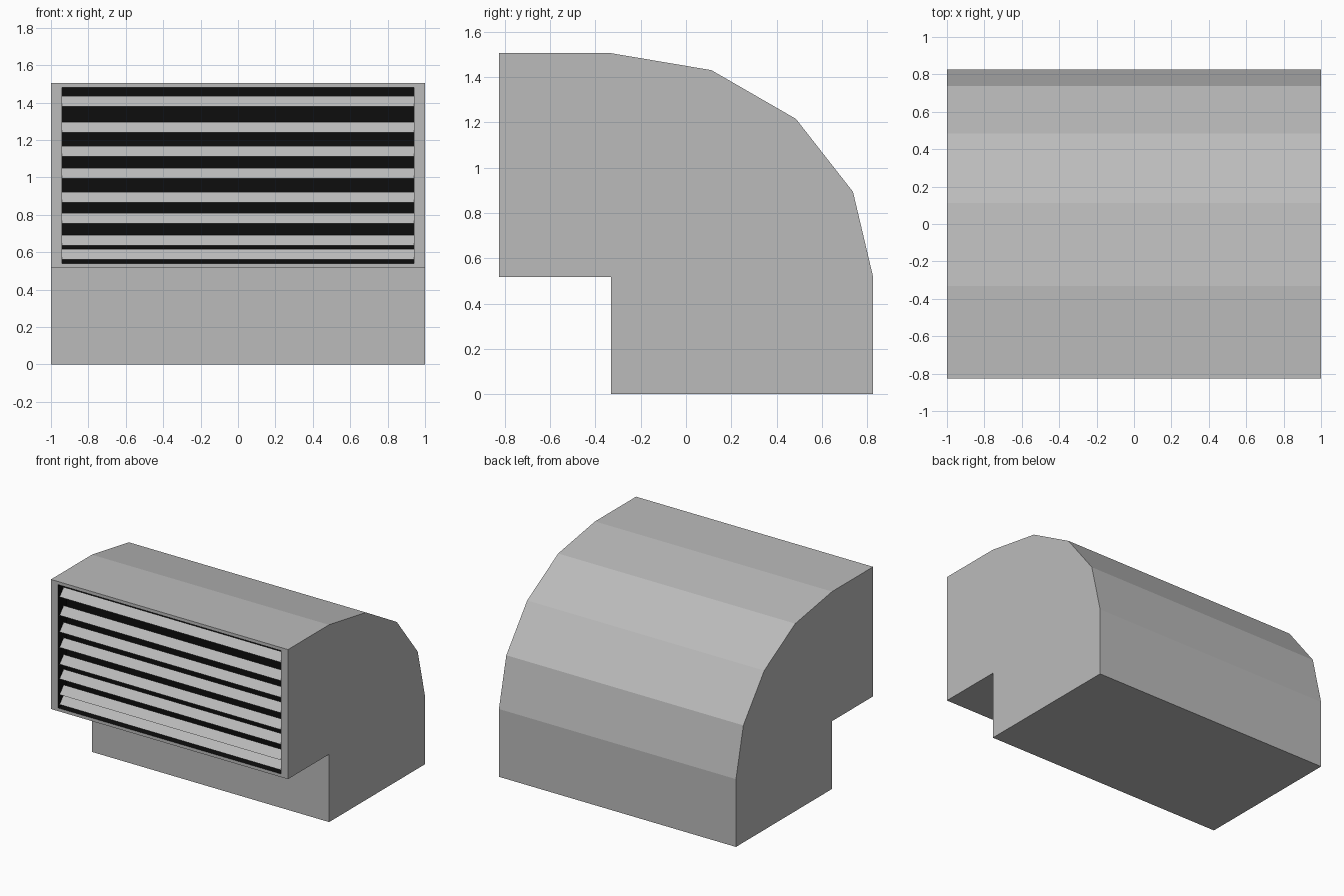
import bpy, bmesh

if "Cube" in bpy.data.objects:
    bpy.data.objects.remove(bpy.data.objects["Cube"])

def finish(name, bm, mats=()):
    me = bpy.data.meshes.new(name)
    bm.to_mesh(me)
    bm.free()
    for m in mats:
        me.materials.append(m)
    ob = bpy.data.objects.new(name, me)
    bpy.context.collection.objects.link(ob)
    return ob

def colour(name, c):
    m = bpy.data.materials.new(name)
    m.diffuse_color = c
    m.use_nodes = True
    m.node_tree.nodes["Principled BSDF"].inputs["Base Color"].default_value = m.diffuse_color
    return m

grey = colour("grey_metal", (0.5, 0.5, 0.5, 1))
black = colour("dark_recess", (0.004, 0.004, 0.004, 1))

# Housing: side profile (y, z) extruded along x
profile = [(-0.826, 0.517), (-0.33, 0.517), (-0.33, 0), (0.826, 0),
           (0.826, 0.517), (0.737, 0.893), (0.485, 1.215),
           (0.112, 1.43), (-0.332, 1.505), (-0.826, 1.505)]
bm = bmesh.new()
side = bm.faces.new([bm.verts.new((-1, y, z)) for y, z in profile])
ext = bmesh.ops.extrude_face_region(bm, geom=[side])
for v in ext["geom"]:
    if isinstance(v, bmesh.types.BMVert):
        v.co.x = 1
bmesh.ops.recalc_face_normals(bm, faces=bm.faces[:])

# Vent opening: inset the front face and push a dark recess inward
front = min(bm.faces, key=lambda f: f.calc_center_median().y)
bmesh.ops.inset_region(bm, faces=[front], thickness=0.034)
for v in front.verts:
    v.co.x = 0.94 if v.co.x > 0 else -0.94
bmesh.ops.inset_region(bm, faces=[front], thickness=0)
for v in front.verts:
    v.co.y += 0.1
front.material_index = 1
for e in front.edges:
    for f in e.link_faces:
        f.material_index = 1
finish("vent_housing", bm, (grey, black))

# Louvre slats: thin sheets, lower edge tilted outward
bottoms = [0.56, 0.635, 0.755, 0.867, 0.995, 1.113, 1.24, 1.38]
for i, z in enumerate(bottoms):
    bm = bmesh.new()
    low, high = (-0.807, z), (-0.757, z + 0.056)
    bm.faces.new([bm.verts.new(p) for p in (
        (-0.94, *low), (0.94, *low), (0.94, *high), (-0.94, *high))])
    finish(f"louvre_slat_{i + 1}", bm, (grey,))
